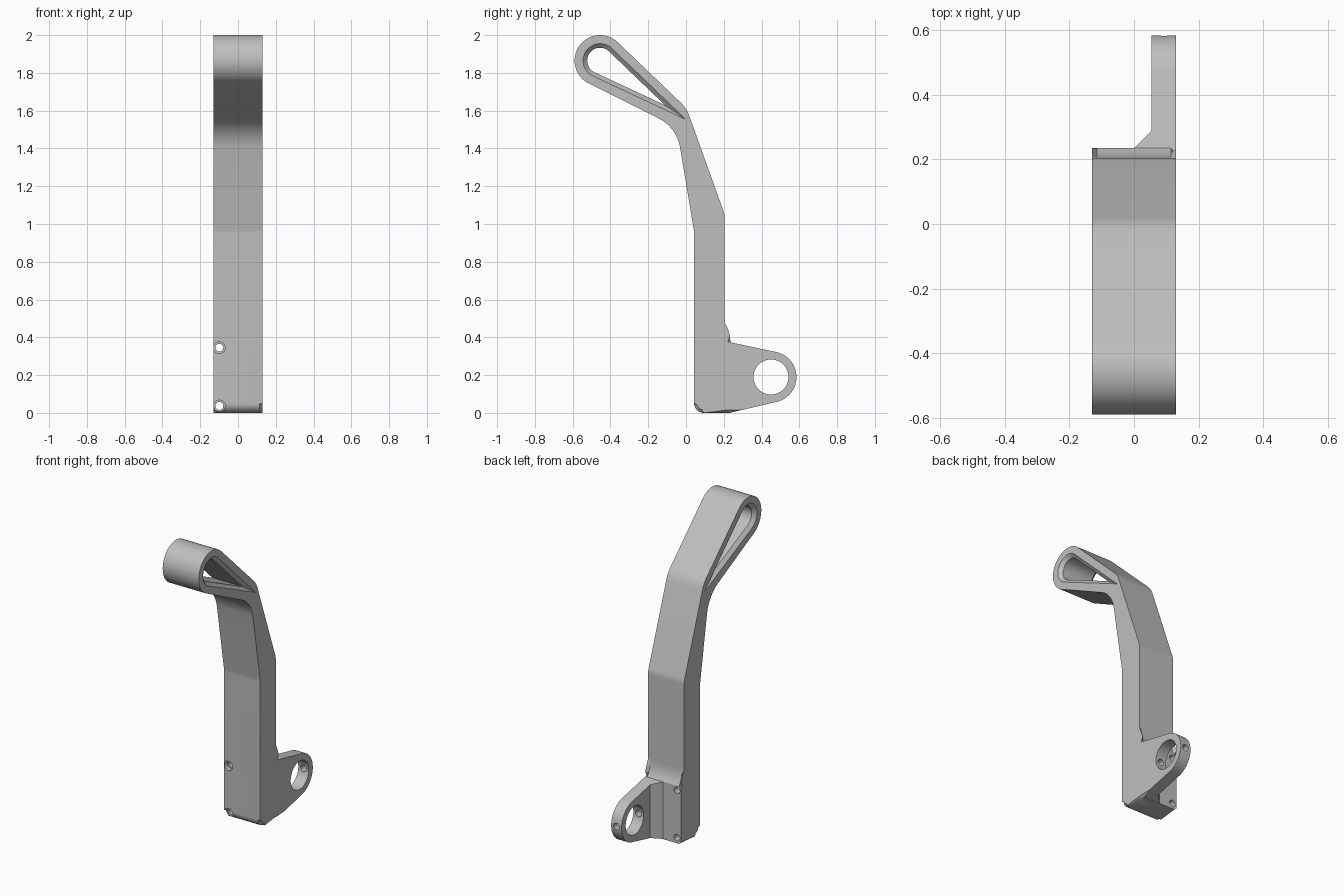
import bpy, bmesh, math
from mathutils import Vector

if "Cube" in bpy.data.objects:
    bpy.data.objects.remove(bpy.data.objects["Cube"])

W, C = 0.13, 0.022          # half width, chamfer size

grey = bpy.data.materials.new("light_grey")
grey.diffuse_color = (0.52, 0.52, 0.52, 1)
grey.use_nodes = True
grey.node_tree.nodes["Principled BSDF"].inputs["Base Color"].default_value = grey.diffuse_color


def arc(cy, cz, r, a0, a1, n):
    return [(cy + r * math.cos(math.radians(a0 + (a1 - a0) * i / n)),
             cz + r * math.sin(math.radians(a0 + (a1 - a0) * i / n))) for i in range(n + 1)]


def rounded(prev, corner, nxt, r, n=8):
    """Points of a circular fillet at a corner."""
    p, c, q = Vector(prev), Vector(corner), Vector(nxt)
    u, v = (p - c).normalized(), (q - c).normalized()
    half = u.angle(v) / 2
    start, end = c + u * r / math.tan(half), c + v * r / math.tan(half)
    mid = c + (u + v).normalized() * r / math.sin(half)
    pts = []
    for i in range(n + 1):
        d = (start - mid).lerp(end - mid, i / n).normalized()
        pts.append(tuple(mid + d * r))
    return pts


def loft(name, sections, bevel_rule=None):
    """Solid through a list of equally long closed point loops."""
    bm = bmesh.new()
    rings = [[bm.verts.new(p) for p in s] for s in sections]
    n = len(rings[0])
    for a, b in zip(rings, rings[1:]):
        for i in range(n):
            bm.faces.new((a[i], a[(i + 1) % n], b[(i + 1) % n], b[i]))
    bm.faces.new(rings[0][::-1])
    bm.faces.new(rings[-1])
    if bevel_rule:
        edges = [e for e in bm.edges if bevel_rule(e.verts[0].co, e.verts[1].co)]
        bmesh.ops.bevel(bm, geom=edges, offset=C * math.sqrt(2), offset_type='WIDTH',
                        segments=1, affect='EDGES', clamp_overlap=False)
    bmesh.ops.recalc_face_normals(bm, faces=bm.faces)
    me = bpy.data.meshes.new(name)
    bm.to_mesh(me)
    bm.free()
    me.materials.append(grey)
    ob = bpy.data.objects.new(name, me)
    bpy.context.collection.objects.link(ob)
    return ob


def side(pts, x):
    return [(x, y, z) for y, z in pts]


def boolean(ob, tool, op):
    bpy.context.view_layer.objects.active = ob
    m = ob.modifiers.new(op, 'BOOLEAN')
    m.object, m.operation, m.solver = tool, op, 'EXACT'
    bpy.ops.object.modifier_apply(modifier=m.name)
    bpy.data.objects.remove(tool)


def drill(ob, x, z, r, y0, y1):
    ring = arc(x, z, r, 0, 345, 23)
    boolean(ob, loft("drill", [[(px, y, pz) for px, pz in ring] for y in (y0, y1)]), 'DIFFERENCE')


# arm: side profile with chamfered rims
loop_y, loop_z = -0.455, 1.865
head = arc(loop_y, loop_z, 0.135, 46, 243.5, 24)
foot_back, elbow_back, neck_back = (0.205, 0.48), (0.205, 1.05), (0.003, 1.613)
neck_front, elbow_front, toe = (-0.049, 1.511), (0.043, 0.96), (0.043, 0.0)
profile = [(0.235, 0.0), (0.235, 0.375), (0.219, 0.40), (0.209, 0.435), foot_back]
profile += rounded(foot_back, elbow_back, neck_back, 0.12, 4)
profile += rounded(elbow_back, neck_back, head[0], 0.17, 6)
profile += head
profile += rounded(head[-1], neck_front, elbow_front, 0.21, 10)
profile += rounded(neck_front, elbow_front, toe, 0.15, 4)
profile += rounded(elbow_front, toe, profile[0], 0.05, 6)
arm = loft("arm_bracket", [side(profile, -W), side(profile, W)],
           lambda a, b: abs(a.x - b.x) < 1e-5)

# teardrop opening with chamfered rims
def teardrop(r):
    apex = Vector((0.0, 1.553))
    c = Vector((loop_y, loop_z))
    d = apex - c
    dist = d.length * r / 0.09
    tip = c + d.normalized() * dist
    mid = math.degrees(math.atan2(d.y, d.x))
    t = math.degrees(math.acos(r / dist))
    return [tuple(tip)] + arc(c.x, c.y, r, mid + t, mid + 360 - t, 24)

wide, narrow = teardrop(0.091), teardrop(0.068)
boolean(arm, loft("opening", [side(wide, -W - 0.001), side(narrow, -W + C),
                              side(narrow, W - C), side(wide, W + 0.001)]), 'DIFFERENCE')

# foot block with side lug: side profile trimmed by a plan outline
lug = [(0.2, 0.0), (0.23, 0.0)] + arc(0.45, 0.19, 0.135, -76.5, 78, 28) + [(0.2, 0.381)]
foot = loft("foot", [side(lug, -W), side(lug, W)])
plan = [(-W, 0.19), (W, 0.19), (W, 0.62), (0.055, 0.62), (0.055, 0.29), (0.0, 0.235), (-W, 0.235)]
trim = loft("trim", [[(x, y, z) for x, y in plan] for z in (0.0, 0.5)],
            lambda a, b: a.z + b.z < 1e-5 and abs(a.x - b.x) < 1e-5 and abs(a.x) > 0.12)
boolean(foot, trim, 'INTERSECT')
boolean(arm, foot, 'UNION')

# pivot eye through the lug
eye = arc(0.45, 0.19, 0.093, 0, 352.5, 47)
boolean(arm, loft("eye", [side(eye, 0.02), side(eye, 0.2)]), 'DIFFERENCE')

# set screw bore in the lug, counterbored bolt holes in the foot
drill(arm, 0.093, 0.19, 0.021, 0.25, 0.7)
for z in (0.037, 0.345):
    drill(arm, -0.099, z, 0.021, -0.1, 0.4)
    drill(arm, -0.099, z, 0.0305, -0.1, 0.075)

# smooth the round surfaces, keep the chamfers crisp
bpy.ops.object.select_all(action='DESELECT')
arm.select_set(True)
bpy.context.view_layer.objects.active = arm
bpy.ops.object.shade_smooth_by_angle(angle=math.radians(25))
